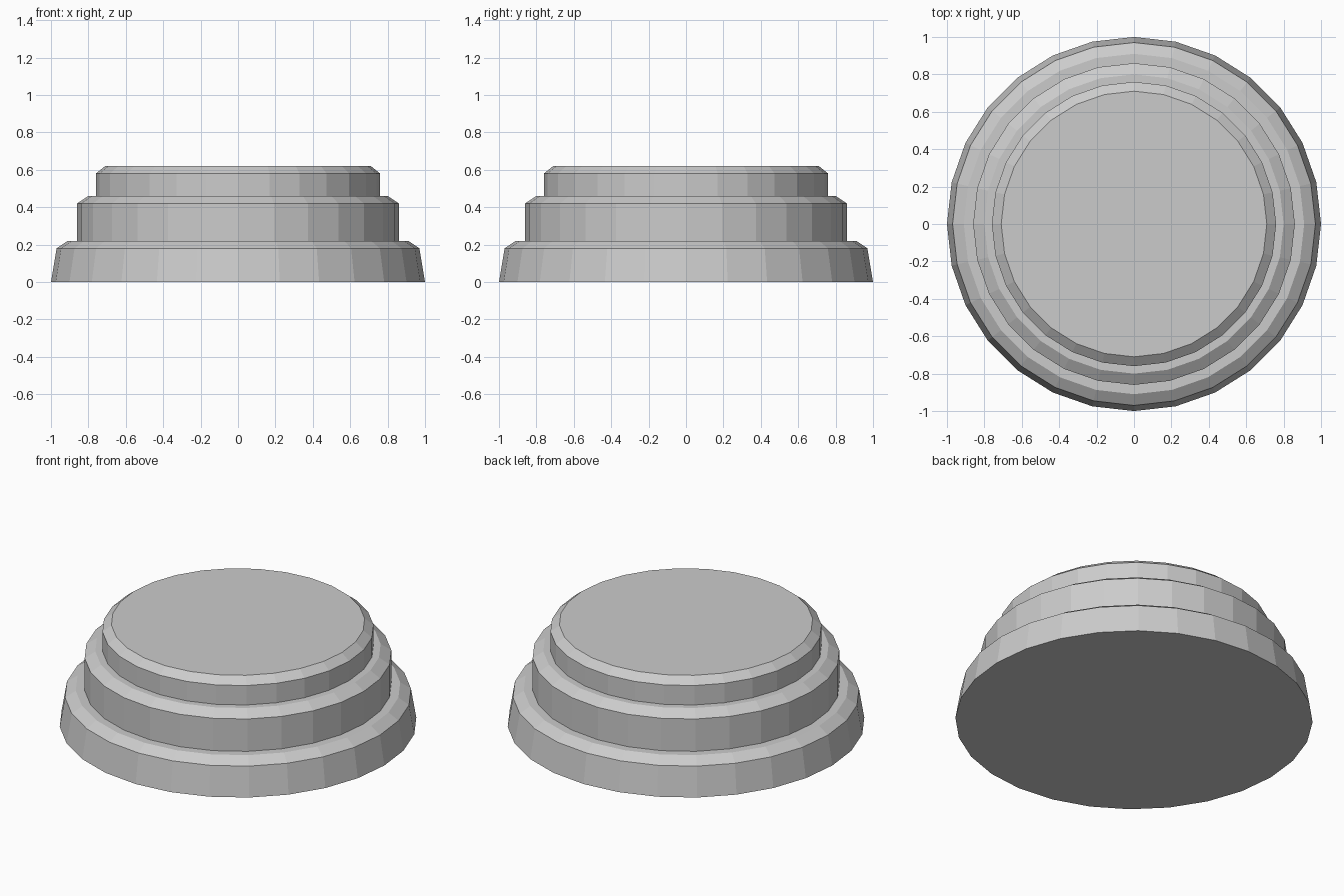
import bpy, bmesh, math

if "Cube" in bpy.data.objects:
    bpy.data.objects.remove(bpy.data.objects["Cube"])

SIDES = 28

# single plain grey
grey = bpy.data.materials.new("light_grey")
grey.diffuse_color = (0.6, 0.6, 0.6, 1.0)
grey.use_nodes = True
grey.node_tree.nodes["Principled BSDF"].inputs["Base Color"].default_value = grey.diffuse_color

# stepped silhouette as (radius, height): three tiers, each with a chamfered rim
profile = [
    (1.00, 0.00), (0.97, 0.18), (0.91, 0.22),   # bottom tier, slightly tapered
    (0.86, 0.22), (0.86, 0.42), (0.80, 0.46),   # middle tier
    (0.76, 0.46), (0.76, 0.58), (0.71, 0.62),   # top tier
]


def lathe(name, points, material):
    """Turn a silhouette into a closed solid with flat end caps."""
    bm = bmesh.new()
    rings = []
    for r, z in points:
        rings.append([bm.verts.new((r * math.cos(2 * math.pi * i / SIDES),
                                    r * math.sin(2 * math.pi * i / SIDES), z))
                      for i in range(SIDES)])
    for low, high in zip(rings, rings[1:]):
        for i in range(SIDES):
            j = (i + 1) % SIDES
            bm.faces.new((low[i], low[j], high[j], high[i]))
    bm.faces.new(rings[0][::-1])
    bm.faces.new(rings[-1])
    mesh = bpy.data.meshes.new(name)
    bm.to_mesh(mesh)
    bm.free()
    mesh.materials.append(material)
    obj = bpy.data.objects.new(name, mesh)
    bpy.context.collection.objects.link(obj)
    return obj


# round stepped pedestal
lathe("stepped_pedestal", profile, grey)
